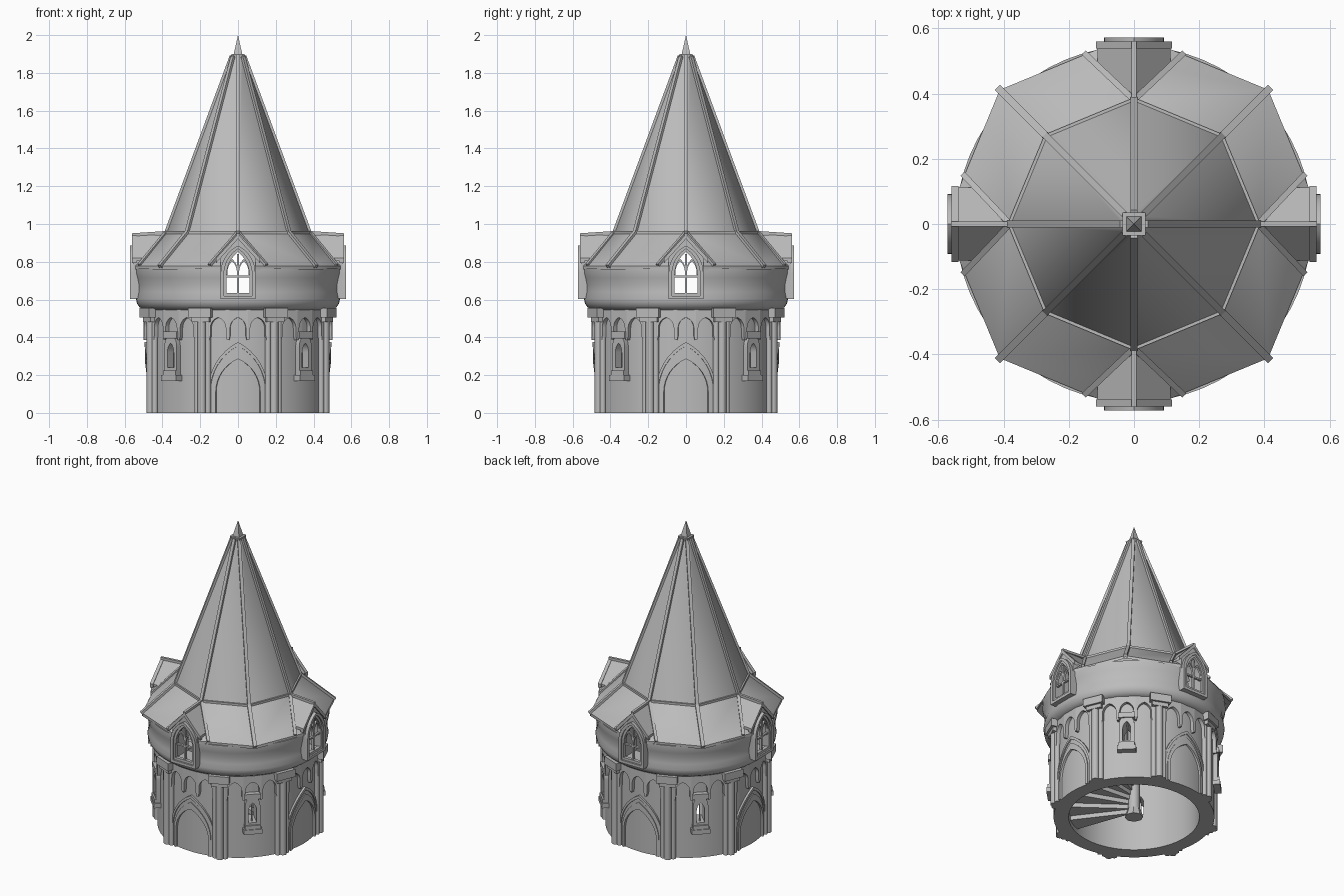
import bpy, bmesh
from math import pi, sin, cos, acos, radians
from mathutils import Vector, Matrix

if "Cube" in bpy.data.objects:
    bpy.data.objects.remove(bpy.data.objects["Cube"], do_unlink=True)

stone = bpy.data.materials.new("stone grey")
stone.use_nodes = True
stone.diffuse_color = (0.5, 0.5, 0.5, 1)
stone.node_tree.nodes["Principled BSDF"].inputs["Base Color"].default_value = (0.5, 0.5, 0.5, 1)

WALL = 0.48
CARDINAL = [radians(90 * k) for k in range(4)]
DIAGONAL = [a + pi / 4 for a in CARDINAL]
OCTANTS = [radians(45 * k) for k in range(8)]


def place(u, r, z, ang, wrap=False):
    """Point u sideways, r outward, z up, on the side facing ang (0 = front)."""
    if wrap:
        a = ang + u / WALL
        return Vector((r * sin(a), -r * cos(a), z))
    return Matrix.Rotation(ang, 3, 'Z') @ Vector((u, -r, z))


def finish(name, bm, cutters=(), angle=35):
    bmesh.ops.recalc_face_normals(bm, faces=bm.faces)
    mesh = bpy.data.meshes.new(name)
    bm.to_mesh(mesh)
    bm.free()
    obj = bpy.data.objects.new(name, mesh)
    bpy.context.collection.objects.link(obj)
    mesh.materials.append(stone)
    for c in cutters:
        mod = obj.modifiers.new("opening", 'BOOLEAN')
        mod.operation, mod.object, mod.solver = 'DIFFERENCE', c, 'EXACT'
    if cutters:
        dg = bpy.context.evaluated_depsgraph_get()
        cut = bpy.data.meshes.new_from_object(obj.evaluated_get(dg))
        obj.modifiers.clear()
        obj.data = cut
    bpy.ops.object.select_all(action='DESELECT')
    obj.select_set(True)
    bpy.context.view_layer.objects.active = obj
    bpy.ops.object.shade_smooth_by_angle(angle=radians(angle))
    return obj


def lathe(bm, profile, seg):
    """Spin a closed (radius, height) loop round the z axis."""
    rings = [[bm.verts.new(place(0, r, z, 2 * pi * s / seg)) for r, z in profile]
             for s in range(seg)]
    n = len(profile)
    for s in range(seg):
        a, b = rings[s], rings[(s + 1) % seg]
        for i in range(n):
            j = (i + 1) % n
            bm.faces.new((a[i], b[i], b[j], a[j]))


def plate(bm, loop, r0, r1, ang, wrap=False):
    """Extrude an outline of (u, z) points from r0 out to r1."""
    a = [bm.verts.new(place(u, r0, z, ang, wrap)) for u, z in loop]
    b = [bm.verts.new(place(u, r1, z, ang, wrap)) for u, z in loop]
    bm.faces.new(a)
    bm.faces.new(b[::-1])
    for i in range(len(a)):
        j = (i + 1) % len(a)
        bm.faces.new((a[i], a[j], b[j], b[i]))


def block(bm, u, half, z0, z1, r0, r1, ang, wrap=False):
    plate(bm, [(u - half, z0), (u + half, z0), (u + half, z1), (u - half, z1)], r0, r1, ang, wrap)


def band(bm, outer, inner, r0, r1, ang, wrap=False, closed=True):
    """Moulding between two outlines with equal point counts."""
    sec = [[bm.verts.new(place(u, r, z, ang, wrap))
            for (u, z), r in ((o, r0), (o, r1), (i, r1), (i, r0))]
           for o, i in zip(outer, inner)]
    for k in range(len(sec) if closed else len(sec) - 1):
        a, b = sec[k], sec[(k + 1) % len(sec)]
        for i in range(4):
            j = (i + 1) % 4
            bm.faces.new((a[i], a[j], b[j], b[i]))
    if not closed:
        bm.faces.new(sec[0])
        bm.faces.new(sec[-1][::-1])


def arch(half, z0, spring, apex, u0=0, n=8):
    """Pointed arch outline from the right foot over the apex to the left foot."""
    rise = apex - spring
    c = (rise * rise - half * half) / (2 * half)
    rad, top = half + c, acos(c / (half + c))
    side = [(half, z0)] + [(rad * cos(top * i / n) - c, spring + rad * sin(top * i / n))
                           for i in range(n)]
    pts = side + [(0, apex)] + [(-u, z) for u, z in reversed(side)]
    return [(u + u0, z) for u, z in pts]


def beam(bm, p, q, w):
    m = Matrix.Translation((p + q) / 2) @ (q - p).to_track_quat('Z', 'Y').to_matrix().to_4x4()
    bmesh.ops.create_cube(bm, size=1, matrix=m @ Matrix.Diagonal((w, w, (q - p).length, 1)))


def cone(bm, r0, r1, z0, z1, seg, at=Vector(), turn=0):
    m = Matrix.Translation(at + Vector((0, 0, (z0 + z1) / 2))) @ Matrix.Rotation(turn, 4, 'Z')
    bmesh.ops.create_cone(bm, cap_ends=True, segments=seg, radius1=r0, radius2=r1,
                          depth=z1 - z0, matrix=m)


def cutter(name, outline, ang):
    bm = bmesh.new()
    plate(bm, outline, -0.8, 0.8, ang)
    obj = finish(name, bm)
    obj.hide_render = True
    return obj


# Opening cutters pass straight through the tower
big = [cutter("dormer_cutter", arch(0.065, 0.63, 0.73, 0.86), a) for a in CARDINAL[:2]]
small = [cutter("slit_cutter", arch(0.024, 0.24, 0.32, 0.37), a) for a in DIAGONAL[:2]]

# Hollow wall and flared upper ring
bm = bmesh.new()
lathe(bm, [(0.39, 0), (WALL, 0), (WALL, 0.57), (0.39, 0.57)], 64)
finish("tower_wall", bm, small)
bm = bmesh.new()
lathe(bm, [(0.43, 0.545), (0.5, 0.545), (0.522, 0.56), (0.535, 0.58), (0.54, 0.605), (0.533, 0.64),
           (0.533, 0.68), (0.54, 0.715), (0.546, 0.74), (0.546, 0.765), (0.43, 0.765)], 64)
finish("upper_ring", bm, big)

# Clustered columns with stepped capitals
shafts, caps = bmesh.new(), bmesh.new()
for a in (o + pi / 8 for o in OCTANTS):
    block(shafts, 0, 0.04, 0, 0.5, 0.47, 0.492, a, True)
    for u, r, rad in ((0, 0.5, 0.022), (-0.03, 0.49, 0.016), (0.03, 0.49, 0.016)):
        cone(shafts, rad, rad, 0, 0.5, 12, place(u, r, 0, a, True))
    block(caps, 0, 0.046, 0.48, 0.505, 0.47, 0.525, a, True)
    block(caps, 0, 0.058, 0.505, 0.555, 0.47, 0.54, a, True)
finish("columns", shafts)
finish("capitals", caps)

# Hanging arcade, three small arches in each bay
bm = bmesh.new()
half = 0.051
for a in OCTANTS:
    for u in (-2 * half, 0, 2 * half):
        under = arch(half - 0.011, 0.41, 0.45, 0.505, u, 6)
        foot = [(u - half + 0.005, 0.385), (u - half, 0.385), (u - half, 0.55),
                (u + half, 0.55), (u + half, 0.385), (u + half - 0.005, 0.385)]
        plate(bm, under + foot, 0.475, 0.502, a, True)
finish("arcade", bm)

# Large blind arches on the four main sides
bm = bmesh.new()
for a in CARDINAL:
    for o, i, top, low, r in ((0.158, 0.146, 0.375, 0.355, 0.494), (0.146, 0.132, 0.355, 0.33, 0.487),
                              (0.132, 0.116, 0.33, 0.285, 0.493)):
        band(bm, arch(o, 0, 0.11, top), arch(i, 0, 0.11, low), 0.47, r, a, True, False)
finish("blind_arches", bm)

# Slit windows on the diagonals
bm = bmesh.new()
for a in DIAGONAL:
    band(bm, arch(0.046, 0.2, 0.35, 0.42), arch(0.024, 0.24, 0.32, 0.37), 0.47, 0.505, a)
    block(bm, 0, 0.05, 0.395, 0.43, 0.47, 0.512, a)
    block(bm, 0, 0.056, 0.17, 0.2, 0.47, 0.52, a)
    block(bm, 0, 0.048, 0.2, 0.225, 0.47, 0.515, a)
    block(bm, 0, 0.004, 0.24, 0.37, 0.47, 0.48, a)
finish("slit_window_frames", bm)

# Steep octagonal spire and flared skirt roof
bm = bmesh.new()
lathe(bm, [(0.38, 0.955), (0.034, 1.89), (0.02, 1.89), (0.36, 0.955)], 8)
finish("spire", bm, angle=46)
bm = bmesh.new()
lathe(bm, [(0.38, 0.955), (0.582, 0.778), (0.582, 0.76), (0.36, 0.935)], 8)
finish("skirt_roof", bm, big, 46)

# Ribs along roof corners, ring and dormer valleys
bm = bmesh.new()
for k, a in enumerate(OCTANTS):
    knee = place(0, 0.38, 0.955, a)
    beam(bm, knee, place(0, 0.034, 1.89, a), 0.02)
    beam(bm, knee, place(0, 0.38, 0.955, a + pi / 4), 0.014)
    if k % 2:
        beam(bm, knee, place(0, 0.585, 0.775, a), 0.022)
    else:
        beam(bm, knee, place(0, 0.56, 0.943, a), 0.016)
        for s in (-1, 1):
            beam(bm, knee, place(0.15 * s, 0.522, 0.782, a), 0.018)
finish("roof_ribs", bm)

# Finial
bm = bmesh.new()
cone(bm, 0.045, 0.05, 1.875, 1.9, 4, turn=pi / 4)
cone(bm, 0.032, 0.0, 1.9, 2.0, 4, turn=pi / 4)
finish("finial", bm)

# Dormers: walls, gable roofs, frames and tracery
walls, roofs, frames = bmesh.new(), bmesh.new(), bmesh.new()
for a in CARDINAL:
    plate(walls, [(-0.092, 0.605), (0.092, 0.605), (0.092, 0.835), (0, 0.93), (-0.092, 0.835)],
          0.44, 0.552, a)
    for w, z, t, r0, r1 in ((0.112, 0.942, 0.016, 0.37, 0.552), (0.116, 0.947, 0.026, 0.538, 0.56)):
        eave = z - w * 1.1
        plate(roofs, [(0, z), (w, eave), (w, eave - t), (0, z - t), (-w, eave - t), (-w, eave)],
              r0, r1, a)
    band(frames, arch(0.092, 0.602, 0.74, 0.885), arch(0.074, 0.62, 0.735, 0.868), 0.54, 0.572, a)
    band(frames, arch(0.076, 0.618, 0.735, 0.87), arch(0.06, 0.636, 0.73, 0.852), 0.54, 0.562, a)
    block(frames, 0, 0.005, 0.63, 0.84, 0.54, 0.555, a)
    block(frames, 0, 0.064, 0.718, 0.728, 0.54, 0.555, a)
    for u in (-0.031, 0.031):
        band(frames, arch(0.031, 0.73, 0.745, 0.815, u), arch(0.025, 0.73, 0.745, 0.803, u),
             0.54, 0.553, a, closed=False)
finish("dormer_walls", walls, big)
finish("dormer_roofs", roofs)
finish("dormer_windows", frames)

# Spiral stair round a central post
bm = bmesh.new()
cone(bm, 0.035, 0.035, 0, 0.6, 16)
cone(bm, 0.055, 0.04, 0, 0.05, 8)
finish("stair_post", bm)
bm = bmesh.new()
for k in range(20):
    a, z = radians(20 + 16 * k), 0.03 + 0.028 * k
    pts = [(r, a + d) for r, d in ((0.02, 0), (0.4, 0), (0.4, 0.15), (0.4, 0.3), (0.02, 0.3))]
    low, high = [[bm.verts.new(place(0, r, h, t)) for r, t in pts] for h in (z, z + 0.03)]
    bm.faces.new(low)
    bm.faces.new(high)
    for i in range(5):
        j = (i + 1) % 5
        bm.faces.new((low[i], low[j], high[j], high[i]))
finish("stair_treads", bm)

for c in big + small:
    bpy.data.objects.remove(c, do_unlink=True)
